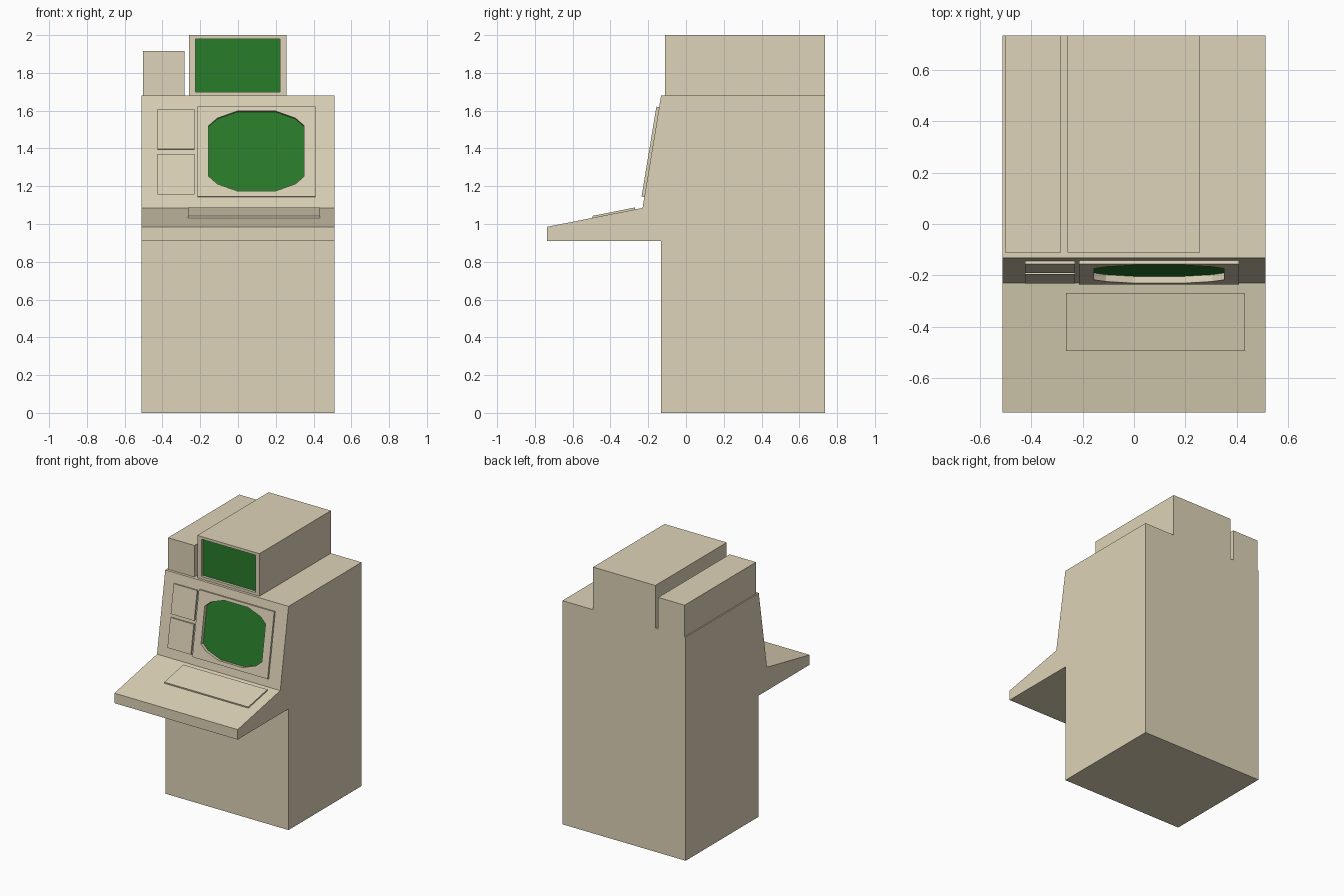
import bpy, bmesh
from mathutils import Vector

if "Cube" in bpy.data.objects:
    bpy.data.objects.remove(bpy.data.objects["Cube"])

def material(name, rgb):
    m = bpy.data.materials.new(name)
    m.diffuse_color = (*rgb, 1)
    m.use_nodes = True
    m.node_tree.nodes["Principled BSDF"].inputs["Base Color"].default_value = m.diffuse_color
    return m

BEIGE = material("beige_paint", (0.73, 0.655, 0.48))
GREEN = material("green_glass", (0.022, 0.2, 0.024))

def prism(name, pts, vec, mat=BEIGE):
    """Extrude a planar outline of 3D points along vec."""
    bm = bmesh.new()
    face = bm.faces.new([bm.verts.new(p) for p in pts])
    ext = bmesh.ops.extrude_face_region(bm, geom=[face], use_keep_orig=True)
    new = [e for e in ext["geom"] if isinstance(e, bmesh.types.BMVert)]
    bmesh.ops.translate(bm, verts=new, vec=vec)
    bmesh.ops.recalc_face_normals(bm, faces=bm.faces)
    me = bpy.data.meshes.new(name)
    bm.to_mesh(me)
    bm.free()
    me.materials.append(mat)
    ob = bpy.data.objects.new(name, me)
    bpy.context.collection.objects.link(ob)
    return ob

def box(name, x0, x1, y0, y1, z0, z1, mat=BEIGE):
    return prism(name, [(x0, y0, z0), (x1, y0, z0), (x1, y0, z1), (x0, y0, z1)],
                 Vector((0, y1 - y0, 0)), mat)

def cut(ob, cutter):
    m = ob.modifiers.new("recess", 'BOOLEAN')
    m.operation, m.solver, m.object = 'DIFFERENCE', 'EXACT', cutter
    cutter.hide_render = True
    cutter.hide_set(True)

# Sloped front frame: map (x, z) outlines onto the console face
LOW, HIGH = Vector((0, -0.23, 1.085)), Vector((0, -0.132, 1.68))
SLOPE = HIGH - LOW
NORMAL = Vector((0, -SLOPE.z, SLOPE.y)).normalized()

def on_face(name, outline, a, b, mat=BEIGE):
    pts = [Vector((x, LOW.y + (z - LOW.z) * SLOPE.y / SLOPE.z, z)) + NORMAL * a
           for x, z in outline]
    return prism(name, pts, NORMAL * (b - a), mat)

def rect(x0, x1, z0, z1):
    return [(x0, z0), (x1, z0), (x1, z1), (x0, z1)]

# Cabinet with projecting desk
side = [(0.735, 0), (0.735, 1.68), (-0.132, 1.68), (-0.23, 1.085),
        (-0.735, 0.985), (-0.735, 0.91), (-0.132, 0.91), (-0.132, 0)]
cabinet = prism("cabinet", [(-0.512, y, z) for y, z in side], Vector((1.024, 0, 0)))

# Main display bezel with a recessed twelve-sided screen
bezel = on_face("display_bezel", rect(-0.215, 0.41, 1.143, 1.619), -0.004, 0.015)
cx, cz = 0.0975, 1.384
quarter = [(0.253, 0.134), (0.207, 0.174), (0.1, 0.212)]
half = quarter + [(-x, z) for x, z in reversed(quarter)]
ring = [(cx + x, cz + z) for x, z in half] + [(cx - x, cz - z) for x, z in half]
screen_cutter = on_face("screen_cutter", ring, -0.03, 0.05)
cut(cabinet, screen_cutter)
cut(bezel, screen_cutter)
on_face("main_screen", ring, -0.031, -0.012, GREEN)

# Small control panels left of the display
for i, z in enumerate((1.155, 1.394)):
    on_face(f"control_panel_{i + 1}", rect(-0.425, -0.23, z, z + 0.214), -0.004, 0.013)

# Keyboard plate on the sloping desk
def desk_z(y):
    return 0.985 + (y + 0.735) * 0.1 / 0.505

plate = [(x, y, desk_z(y) - 0.004) for x, y in
         ((-0.265, -0.494), (0.433, -0.494), (0.433, -0.268), (-0.265, -0.268))]
prism("keyboard_plate", plate, Vector((0, -0.002, 0.014)))

# Upper monitor with recessed screen, and the side box
monitor = box("upper_monitor", -0.26, 0.257, -0.112, 0.735, 1.675, 2.0)
monitor_cutter = box("monitor_cutter", -0.226, 0.222, -0.2, -0.09, 1.70, 1.98)
cut(monitor, monitor_cutter)
box("upper_screen", -0.226, 0.222, -0.092, -0.088, 1.70, 1.98, GREEN)
box("side_box", -0.503, -0.284, -0.112, 0.735, 1.675, 1.917)
